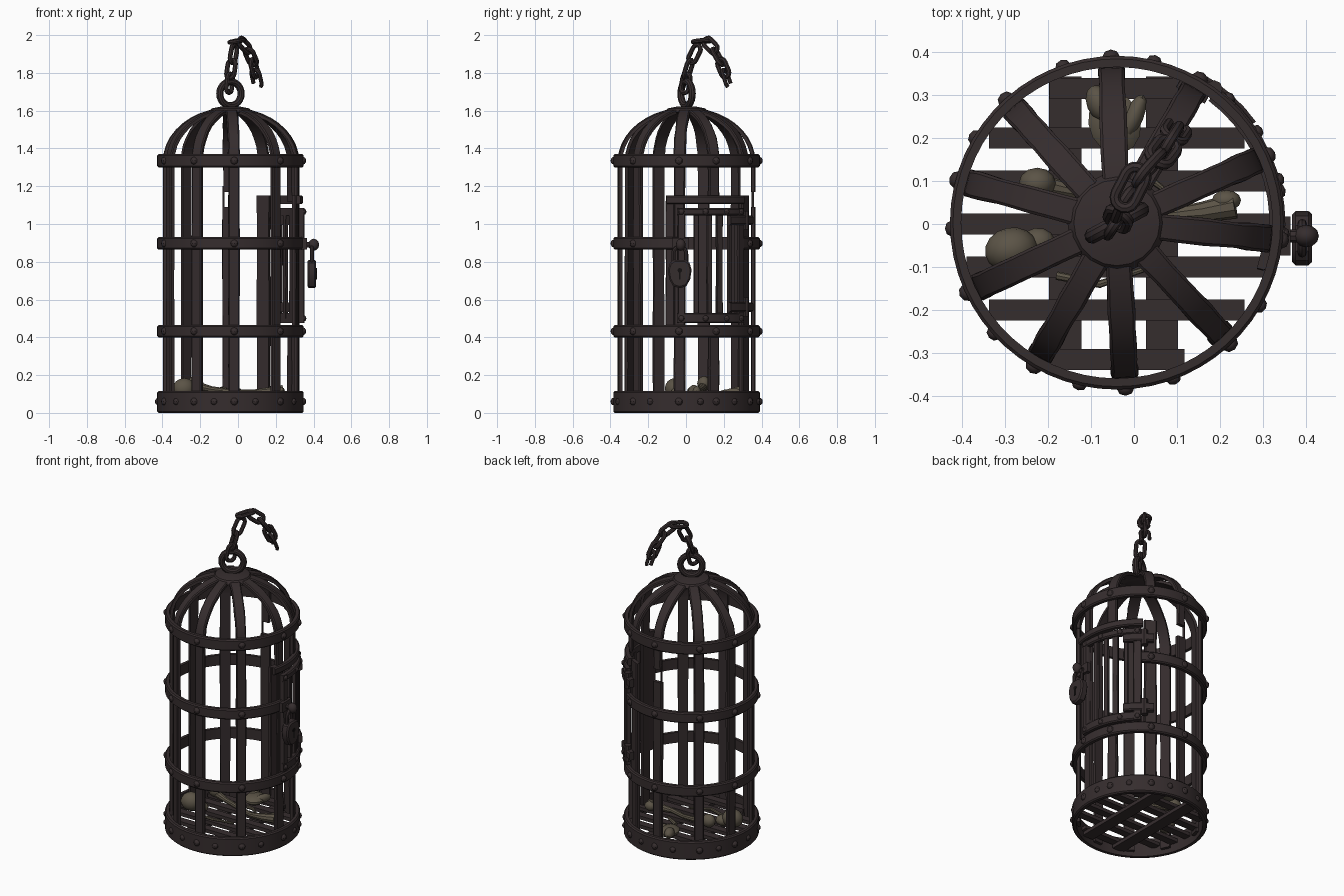
import bpy, bmesh, math, random
from mathutils import Vector, Matrix

if "Cube" in bpy.data.objects:
    bpy.data.objects.remove(bpy.data.objects["Cube"])

random.seed(4)
CX, CY = -0.04, 0.003          # cage axis
RAD = math.radians


def material(name, col):
    m = bpy.data.materials.new(name)
    m.diffuse_color = (*col, 1)
    m.use_nodes = True
    m.node_tree.nodes["Principled BSDF"].inputs["Base Color"].default_value = m.diffuse_color
    return m


IRON = material("dark_iron", (0.036, 0.026, 0.027))
BONE = material("old_bone", (0.105, 0.088, 0.062))
HOLE = material("keyhole_black", (0.006, 0.005, 0.005))


def finish(name, bm, mat, angle=35):
    bmesh.ops.recalc_face_normals(bm, faces=bm.faces)
    me = bpy.data.meshes.new(name)
    bm.to_mesh(me)
    bm.free()
    ob = bpy.data.objects.new(name, me)
    bpy.context.collection.objects.link(ob)
    me.materials.append(mat)
    bpy.ops.object.select_all(action='DESELECT')
    ob.select_set(True)
    bpy.context.view_layer.objects.active = ob
    bpy.ops.object.shade_smooth_by_angle(angle=RAD(angle))
    return ob


def skin(bm, loops, closed=False):
    """Skin a row of equal-sized cross-sections."""
    rows = [[bm.verts.new(p) for p in lp] for lp in loops]
    n = len(rows[0])
    for i in range(len(rows) if closed else len(rows) - 1):
        a, b = rows[i], rows[(i + 1) % len(rows)]
        for j in range(n):
            k = (j + 1) % n
            bm.faces.new((a[j], a[k], b[k], b[j]))
    if not closed:
        bm.faces.new(rows[0])
        bm.faces.new(rows[-1])


def tube(bm, pts, radii, closed=False, sides=8, ref=(0, 0, 1)):
    pts = [Vector(p) for p in pts]
    ref, loops, n = Vector(ref), [], len(pts)
    for i, p in enumerate(pts):
        q0 = pts[i - 1] if (i or closed) else p
        q1 = pts[(i + 1) % n] if (i < n - 1 or closed) else p
        t = (q1 - q0).normalized()
        u = t.cross(ref).normalized()
        v = t.cross(u)
        r = radii[i] if isinstance(radii, (list, tuple)) else radii
        loops.append([p + r * (math.cos(k * math.tau / sides) * u + math.sin(k * math.tau / sides) * v)
                      for k in range(sides)])
    skin(bm, loops, closed)


def polar(a, r, z):
    return Vector((CX + r * math.cos(a), CY + r * math.sin(a), z))


def band(bm, r0, r1, z0, z1, a0=0, a1=360, c=0.007):
    """Hoop or part of a hoop with chamfered edges."""
    closed = a1 - a0 >= 360
    n = max(4, int((a1 - a0) / 6))
    prof = [(r0, z0), (r1 - c, z0), (r1, z0 + c), (r1, z1 - c), (r1 - c, z1), (r0, z1)]
    loops = [[polar(RAD(a0 + (a1 - a0) * i / n), r, z) for r, z in prof]
             for i in range(n if closed else n + 1)]
    skin(bm, loops, closed)


def strap(bm, ang, path, w, t=0.022):
    """Flat bar following an (r, z) path at one angle round the cage."""
    a = RAD(ang)
    side, out = Vector((-math.sin(a), math.cos(a), 0)), Vector((math.cos(a), math.sin(a), 0))
    loops = []
    for i, (r, z) in enumerate(path):
        p, q = path[max(i - 1, 0)], path[min(i + 1, len(path) - 1)]
        d = Vector((q[0] - p[0], q[1] - p[1])).normalized()
        nrm = out * d.y - Vector((0, 0, 1)) * d.x
        wi = w * random.uniform(0.94, 1.05) / 2
        c = polar(a, r, z)
        loops.append([c + side * (sx * wi) + nrm * (sy * t / 2)
                      for sx, sy in ((-1, -1), (1, -1), (1, .5), (.8, 1), (-.8, 1), (-1, .5))])
    skin(bm, loops)


def ball(bm, loc, size, rot=0, seg=12):
    m = Matrix.Translation(loc) @ Matrix.Rotation(rot, 4, 'Z') @ Matrix.Diagonal((*size, 1))
    bmesh.ops.create_uvsphere(bm, u_segments=seg, v_segments=max(6, seg // 2), radius=1, matrix=m)


def box(bm, loc, size):
    bmesh.ops.create_cube(bm, size=1, matrix=Matrix.Translation(loc) @ Matrix.Diagonal((*size, 1)))


# hoops, the middle one cut away at the door
bm = bmesh.new()
band(bm, 0.362, 0.388, 0.0, 0.115)
band(bm, 0.362, 0.388, 0.40, 0.465)
band(bm, 0.362, 0.388, 0.865, 0.93, 47, 354)
band(bm, 0.362, 0.388, 1.30, 1.37)
finish("hoops", bm, IRON)

# upright bars bending into the dome
RIBS = [92, 60, 24, -6, -47, -87, -120, -155, 165, 132]
R = 0.353
dome = [(R * math.cos(RAD(t)), 1.33 + 0.275 * math.sin(RAD(t))) for t in range(0, 82, 9)]


def upright(z0, z1):
    return [(R, z0 + (z1 - z0) * i / 6) for i in range(7)]


bm = bmesh.new()
for a in RIBS:
    strap(bm, a, [(R, 1.31)] + dome, 0.062)
    if a == 92:                       # broken bar
        strap(bm, a, upright(0.03, 1.09), 0.06)
        strap(bm, a, upright(1.17, 1.33), 0.05)
        strap(bm, a + 4, upright(1.05, 1.2), 0.008, 0.012)
    elif a == 60:                     # bar with its top missing
        strap(bm, a, upright(0.03, 1.15), 0.075)
    elif a == 24:                     # bar interrupted by the door
        strap(bm, a, upright(0.03, 0.45), 0.06)
        strap(bm, a, upright(1.12, 1.33), 0.06)
    else:
        strap(bm, a, upright(0.03, 1.33), 0.06)
finish("cage_bars", bm, IRON)

# rivets where bars meet hoops
bm = bmesh.new()
for a in RIBS:
    for z in (0.06, 0.432, 0.897, 1.335):
        if a != 24 or z != 0.897:
            ball(bm, polar(RAD(a), 0.387, z), (0.016, 0.02, 0.02), RAD(a), 8)
    ball(bm, polar(RAD(a + 17), 0.386, 0.06), (0.014, 0.018, 0.018), RAD(a + 17), 8)
finish("rivets", bm, IRON)

# crown plate on the dome
bm = bmesh.new()
skin(bm, [[polar(k * math.tau / 20, r, z) for k in range(20)]
          for r, z in ((0.10, 1.585), (0.115, 1.592), (0.10, 1.612), (0.05, 1.622))])
finish("crown_plate", bm, IRON)

# hanging ring
d = Vector((math.cos(RAD(28)), math.sin(RAD(28)), 0))
bm = bmesh.new()
tube(bm, [polar(0, 0, 1.69) + 0.064 * (math.cos(k * math.tau / 24) * d + Vector((0, 0, math.sin(k * math.tau / 24))))
          for k in range(24)], 0.019, True, 10, Vector((-d.y, d.x, 0)))
finish("hanging_ring", bm, IRON)

# broken chain: links spaced along a drooping path
path = [Vector(p) for p in ((-.045, -.002, 1.745), (-.037, .012, 1.82), (-.024, .045, 1.90), (-.008, .085, 1.968),
                            (.035, .130, 1.945), (.068, .168, 1.885), (.086, .197, 1.825), (.098, .215, 1.77))]
bm = bmesh.new()
for i, c in enumerate(path):
    t = (path[min(i + 1, 7)] - path[max(i - 1, 0)]).normalized()
    if i == 3:
        t = Vector((.45, .88, .1)).normalized()
    u = t.cross(Vector((.83, -.55, .1))).normalized()
    w = t.cross(u)
    if i % 2:
        u, w = w, u
    half, rad = 0.026, 0.025
    pts = [c + t * (rad * math.sin(b) + (half if s else -half)) + u * (rad * math.cos(b))
           for s, start in ((1, 0), (0, math.pi)) for b in [start + math.pi * k / 7 for k in range(8)]]
    if i == 7:                        # last link has snapped open
        tube(bm, pts[5:] + pts[:1], 0.011, False, 8, w)
    else:
        tube(bm, pts, 0.0125, True, 8, w)
finish("chain", bm, IRON)

# door surround and door frame
bm = bmesh.new()
band(bm, 0.355, 0.385, 1.105, 1.15, -16, 53)
band(bm, 0.365, 0.392, 1.045, 1.085, -7, 50)
band(bm, 0.365, 0.392, 0.475, 0.53, -7, 50)
strap(bm, -14, upright(0.40, 1.15), 0.05)
for a, w in ((-4, 0.04), (48, 0.05)):
    strap(bm, a, [(0.378, z) for z in (0.475, 0.65, 0.85, 1.085)], w, 0.026)
for a, w in ((8, 0.028), (19, 0.028), (28, 0.036), (38, 0.024)):
    strap(bm, a, [(0.37, z) for z in (0.50, 0.7, 0.9, 1.06)], w, 0.016)
for a in (-4, 15, 33, 48):
    for z in (0.50, 1.065):
        ball(bm, polar(RAD(a), 0.391, z), (0.012, 0.016, 0.016), RAD(a), 8)
finish("door", bm, IRON)

# hinges
bm = bmesh.new()
for z in (0.56, 1.02):
    tube(bm, [polar(RAD(54), 0.385, z - 0.05), polar(RAD(54), 0.385, z + 0.05)], 0.02, ref=(1, 0, 0))
    band(bm, 0.37, 0.40, z - 0.025, z + 0.025, 36, 62)
finish("hinges", bm, IRON)

# hasp and staple holding the lock
LY = -0.033
bm = bmesh.new()
box(bm, (0.352, LY + 0.005, 0.895), (0.024, 0.09, 0.06))
tube(bm, [(0.34, LY + 0.005, 0.89), (0.405, LY + 0.005, 0.89)], 0.015, ref=(0, 0, 1))
ball(bm, (0.401, LY + 0.005, 0.89), (0.029, 0.026, 0.032))
finish("hasp", bm, IRON)

# padlock body and shackle
half = [(0, -.082), (.034, -.072), (.055, -.035), (.063, .015), (.052, .052), (.03, .068)]
outline = half + [(-y, z) for y, z in half[:0:-1]]
bm = bmesh.new()
skin(bm, [[(x, LY + y * s, 0.742 + z * s) for y, z in outline]
          for x, s in ((.368, .88), (.376, 1), (.406, 1), (.414, .88))])
arch = [(-.034, .79), (-.034, .84)] + [(-.034 * math.cos(RAD(b)), .845 + .034 * math.sin(RAD(b)))
                                      for b in range(20, 161, 20)] + [(.034, .84), (.034, .79)]
tube(bm, [(0.391, LY + y, z) for y, z in arch], 0.011, ref=(1, 0, 0))
finish("padlock", bm, IRON)
bm = bmesh.new()
tube(bm, [(0.412, LY, 0.755), (0.417, LY, 0.755)], 0.012, sides=12, ref=(0, 0, 1))
box(bm, (0.4145, LY, 0.73), (0.005, 0.01, 0.045))
finish("keyhole", bm, HOLE)

# slatted floor
bm = bmesh.new()
for y in (-.315, -.2, -.1, 0, .1, .2, .315):
    L = 2 * math.sqrt(0.37 ** 2 - (abs(y) + 0.02) ** 2)
    box(bm, (CX, y, 0.062), (L, 0.048, 0.022))
for x in (-.12, .105):
    box(bm, (CX + x, CY, 0.038), (0.075, 0.68, 0.022))
finish("floor_slats", bm, IRON)

# bones: skull, long bone, pelvis and scraps
bm = bmesh.new()
ball(bm, (-.285, -.06, .128), (.062, .052, .056), 0.2, 16)
ball(bm, (-.225, -.045, .105), (.042, .036, .032), 0.2, 12)
finish("skull", bm, BONE)
bm = bmesh.new()
tube(bm, [(-.21, .09, .14), (-.14, .075, .125), (-.02, .05, .11), (.08, .02, .108), (.16, .028, .112), (.235, .042, .118)],
     [.024, .017, .015, .016, .024, .03], sides=10)
ball(bm, (-.225, .095, .155), (.043, .036, .04))
ball(bm, (.215, .055, .115), (.034, .024, .028))
finish("long_bone", bm, BONE)
bm = bmesh.new()
ball(bm, (-.045, .235, .098), (.062, .075, .028), 0.3, 14)
ball(bm, (-.08, .28, .11), (.03, .045, .03), 0.4)
ball(bm, (.0, .25, .105), (.022, .055, .026), -0.4)
tube(bm, [(-.02, .13, .09), (.03, .11, .1), (.07, .08, .095)], [.012, .01, .006])
tube(bm, [(-.18, -.12, .09), (-.08, -.14, .1), (.04, -.1, .09)], [.01, .009, .006])
finish("pelvis_and_scraps", bm, BONE)
